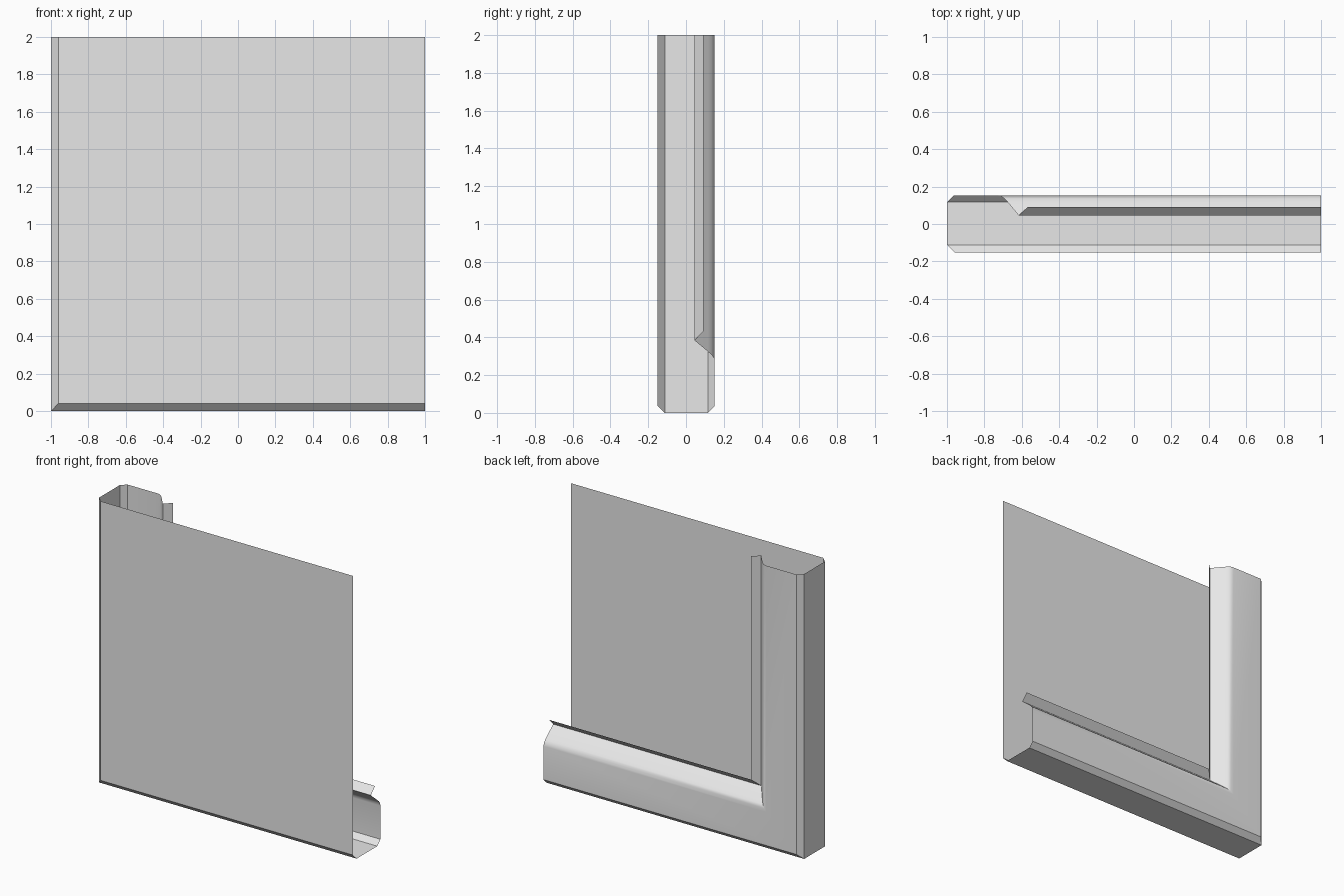
import bpy, bmesh, math

cube = bpy.data.objects.get("Cube")
if cube:
    bpy.data.objects.remove(cube, do_unlink=True)

# One plain grey for the whole sheet
grey = bpy.data.materials.new("light grey")
grey.use_nodes = True
colour = (0.8, 0.8, 0.8, 1)
grey.diffuse_color = colour
grey.node_tree.nodes["Principled BSDF"].inputs["Base Color"].default_value = colour

HALF, TOP, DEPTH, BEVEL = 1.0, 2.0, 0.152, 0.04


def add_object(name, bm):
    mesh = bpy.data.meshes.new(name)
    bm.to_mesh(mesh)
    bm.free()
    mesh.materials.append(grey)
    obj = bpy.data.objects.new(name, mesh)
    bpy.context.collection.objects.link(obj)
    bpy.ops.object.select_all(action='DESELECT')
    obj.select_set(True)
    bpy.context.view_layer.objects.active = obj
    bpy.ops.object.shade_smooth_by_angle(angle=math.radians(30))
    return obj


# Flat front panel
bm = bmesh.new()
bm.faces.new([bm.verts.new((x, -DEPTH, z)) for x, z in
              ((-HALF + BEVEL, BEVEL), (HALF, BEVEL), (HALF, TOP), (-HALF + BEVEL, TOP))])
add_object("front_panel", bm)

# Folded edge profile: (distance in from the outer edge, y)
profile = [
    (BEVEL, -DEPTH), (0, -DEPTH + BEVEL),               # front chamfer
    (0, 0.117), (0.035, DEPTH),                         # side and back chamfer
    (0.27, DEPTH), (0.29, 0.148), (0.308, 0.135),       # back face, rounded bend
    (0.325, 0.116), (0.384, 0.045),                     # slope inwards
    (0.432, 0.092),                                     # turned-out lip
]

# Sweep it down the right edge and along the bottom, mitred at the corner
bm = bmesh.new()
rows = [[bm.verts.new(p) for p in ((-HALF + d, y, TOP), (-HALF + d, y, d), (HALF, y, d))]
        for d, y in profile]
for a, b in zip(rows, rows[1:]):
    for k in range(2):
        bm.faces.new((a[k], b[k], b[k + 1], a[k + 1]))
add_object("folded_edge", bm)
